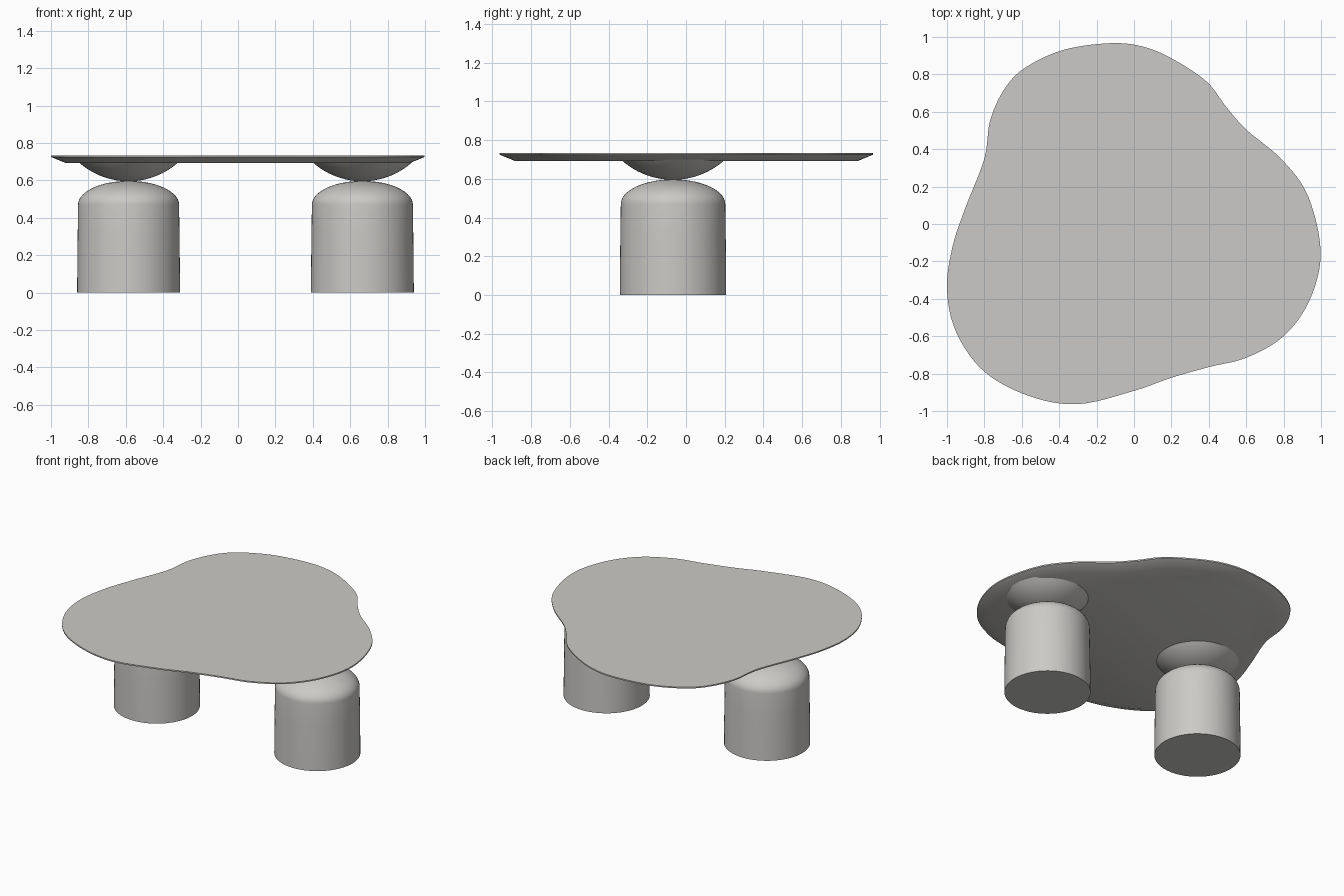
import bpy, bmesh, math
from mathutils import Vector

if "Cube" in bpy.data.objects:
    bpy.data.objects.remove(bpy.data.objects["Cube"])

stone = bpy.data.materials.new("warm light grey")
stone.diffuse_color = (0.60, 0.59, 0.57, 1)
stone.use_nodes = True
stone.node_tree.nodes["Principled BSDF"].inputs["Base Color"].default_value = stone.diffuse_color


def make_object(name, bm):
    bmesh.ops.recalc_face_normals(bm, faces=bm.faces)
    me = bpy.data.meshes.new(name)
    bm.to_mesh(me)
    bm.free()
    ob = bpy.data.objects.new(name, me)
    bpy.context.collection.objects.link(ob)
    me.materials.append(stone)
    bpy.ops.object.select_all(action='DESELECT')
    ob.select_set(True)
    bpy.context.view_layer.objects.active = ob
    bpy.ops.object.shade_smooth_by_angle(angle=math.radians(30))
    return ob


def loft(bm, rings):
    """Bridge equal-length rings of points and cap both ends."""
    vs = [[bm.verts.new(p) for p in r] for r in rings]
    n = len(vs[0])
    for a, b in zip(vs, vs[1:]):
        for i in range(n):
            j = (i + 1) % n
            bm.faces.new((a[i], a[j], b[j], b[i]))
    bm.faces.new(vs[0][::-1])
    bm.faces.new(vs[-1])


def lathe(name, profile, x, y, n=64):
    bm = bmesh.new()
    loft(bm, [[(x + r * math.cos(2 * math.pi * i / n),
                y + r * math.sin(2 * math.pi * i / n), z) for i in range(n)]
              for r, z in profile])
    return make_object(name, bm)


# Pebble-shaped tabletop outline, clockwise from the back
outline = [(-.12, .967), (.06, .945), (.22, .875), (.39, .76), (.49, .63),
           (.60, .505), (.79, .345), (.93, .15), (.998, -.15), (.94, -.405),
           (.80, -.60), (.60, -.715), (.40, -.765), (.20, -.822), (0, -.892),
           (-.30, -.963), (-.56, -.92), (-.80, -.79), (-.95, -.58),
           (-1.0, -.35), (-.97, -.12), (-.90, .09), (-.80, .35), (-.77, .55),
           (-.70, .71), (-.59, .83), (-.38, .93)]


def smooth_closed(pts, steps=6):
    pts = [Vector(p) for p in pts]
    n, out = len(pts), []
    for i in range(n):
        p0, p1, p2, p3 = (pts[(i + k - 1) % n] for k in range(4))
        for s in range(steps):
            t = s / steps
            out.append(0.5 * (2 * p1 + (p2 - p0) * t
                              + (2 * p0 - 5 * p1 + 4 * p2 - p3) * t * t
                              + (3 * p1 - p0 - 3 * p2 + p3) * t ** 3))
    return out


def inset(pts, d):
    n, out = len(pts), []
    for i, p in enumerate(pts):
        t = (pts[(i + 2) % n] - pts[i - 2]).normalized()
        out.append(p + Vector((t.y, -t.x)) * d)
    return out


# Tabletop: thin rim with a wide bevel underneath
edge = smooth_closed(outline)
bm = bmesh.new()
loft(bm, [[(p.x, p.y, z) for p in inset(edge, d)]
          for d, z in ((.08, .692), (0, .725), (0, .734))])
make_object("tabletop", bm)

# Domed legs and the shallow bowls that join them to the top
dome = [(.275, 0), (.274, .15), (.272, .32)]
dome += [(.27 * math.cos(a), .47 + .127 * math.sin(a))
         for a in (math.radians(90 * k / 14) for k in range(14))]
dome.append((.01, .597))
bowl = [(.01, .595)]
bowl += [(.27 * k / 12, .595 + .40 - math.sqrt(.40 ** 2 - (.27 * k / 12) ** 2))
         for k in range(1, 13)]
for side, x in (("left", -.585), ("right", .665)):
    lathe(side + "_leg", dome, x, -.067)
    lathe(side + "_bowl", bowl, x, -.067)
